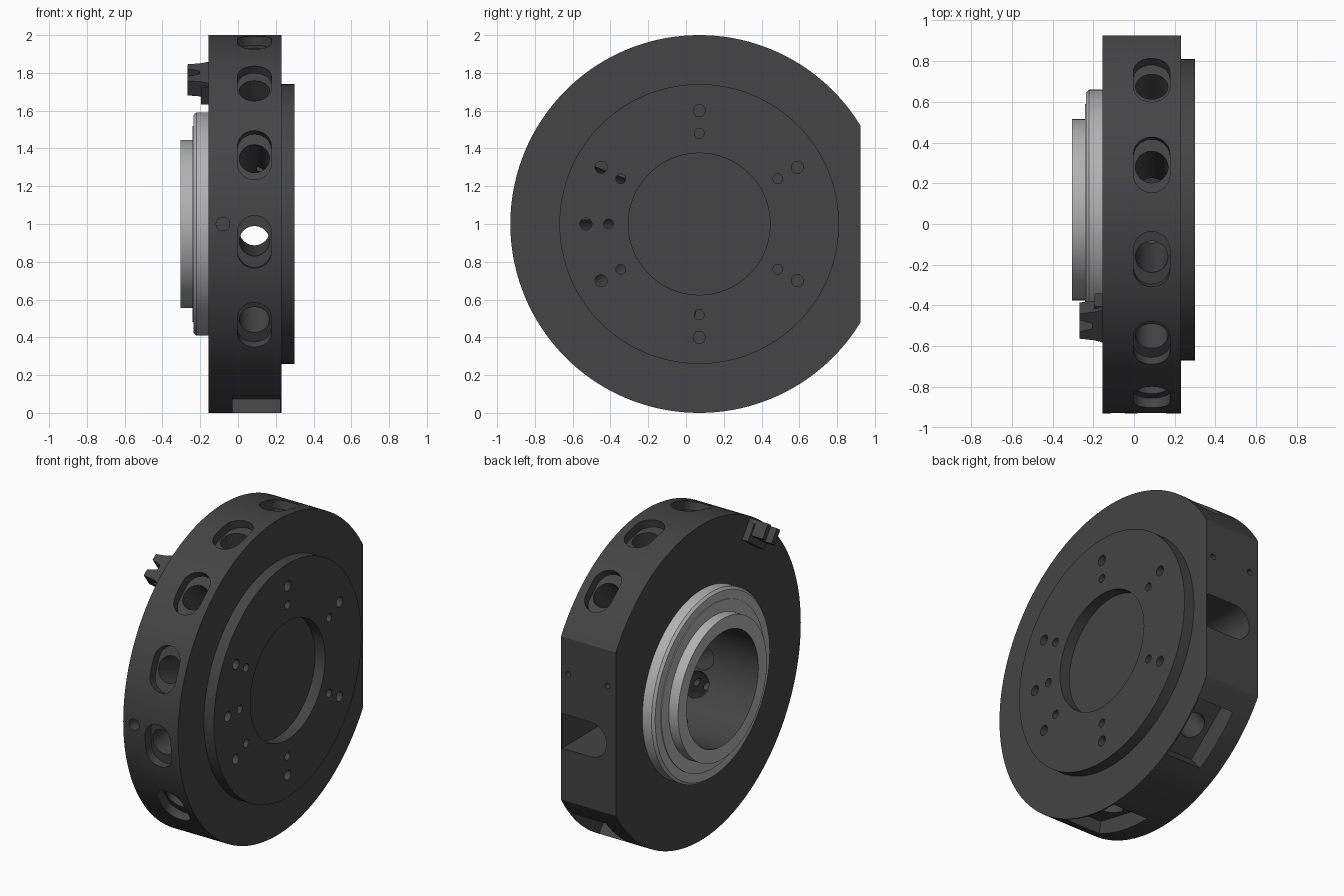
import bpy, bmesh, math
from mathutils import Vector

cube = bpy.data.objects.get("Cube")
if cube:
    bpy.data.objects.remove(cube, do_unlink=True)

CY, CZ = 0.07, 1.0          # disc axis runs along x through this point
AXIS = Vector((1, 0, 0))
CENTRE = Vector((0, CY, CZ))


def make_material(name, value):
    m = bpy.data.materials.new(name)
    m.use_nodes = True
    col = (value, value, value, 1)
    m.diffuse_color = col
    bsdf = next(n for n in m.node_tree.nodes if n.type == 'BSDF_PRINCIPLED')
    bsdf.inputs["Base Color"].default_value = col
    return m


DARK = make_material("dark_steel", 0.058)
SILVER = make_material("bright_steel", 0.45)


def new_object(name, bm, *mats):
    bmesh.ops.recalc_face_normals(bm, faces=bm.faces)
    me = bpy.data.meshes.new(name)
    bm.to_mesh(me)
    bm.free()
    for m in mats:
        me.materials.append(m)
    ob = bpy.data.objects.new(name, me)
    bpy.context.scene.collection.objects.link(ob)
    return ob


def polar(deg):
    """Radial and tangential directions in the disc plane."""
    a = math.radians(deg)
    return (Vector((0, math.cos(a), math.sin(a))),
            Vector((0, -math.sin(a), math.cos(a))))


def lathe(name, profile, *mats, steps=144):
    """Spin a closed (x, radius) profile around the disc axis."""
    bm = bmesh.new()
    vs = [bm.verts.new((x, CY + r, CZ)) for x, r in profile]
    f = bm.faces.new(vs)
    bmesh.ops.spin(bm, geom=[f] + list(f.edges) + vs, cent=CENTRE, axis=AXIS,
                   angle=2 * math.pi, steps=steps, use_duplicate=False)
    bmesh.ops.remove_doubles(bm, verts=bm.verts, dist=1e-4)
    # drop the leftover section face inside the solid
    inner = [p for p in bm.faces if abs(p.normal.x) < 1e-3 and len(p.verts) == len(profile)
             and all(abs(v.co.z - CZ) < 1e-4 for v in p.verts)]
    if inner:
        bmesh.ops.delete(bm, geom=inner, context='FACES_ONLY')
    return new_object(name, bm, *mats)


def prism(name, outline, origin, u, v, w, d0, d1, mat=DARK):
    """Extrude a 2D outline (along u, v) from d0 to d1 along w."""
    bm = bmesh.new()
    ends = [[bm.verts.new(origin + u * a + v * b + w * d) for a, b in outline]
            for d in (d0, d1)]
    n = len(outline)
    bm.faces.new(ends[0])
    bm.faces.new(ends[1])
    for i in range(n):
        j = (i + 1) % n
        bm.faces.new((ends[0][i], ends[0][j], ends[1][j], ends[1][i]))
    return new_object(name, bm, mat)


def circle(r, n=24, cx=0, cy=0):
    return [(cx + r * math.cos(2 * math.pi * i / n), cy + r * math.sin(2 * math.pi * i / n))
            for i in range(n)]


def stadium(r, half):
    """Slot outline, long in the second coordinate."""
    return [(r * math.cos(math.pi * i / 12 + s), r * math.sin(math.pi * i / 12 + s)
             + (half - r) * (1 if s == 0 else -1)) for s in (0, math.pi) for i in range(13)]


def rect(a0, a1, b0, b1):
    return [(a0, b0), (a1, b0), (a1, b1), (a0, b1)]


def carve(ob, cutters):
    """Subtract the cutters and bake the result."""
    for c in cutters:
        m = ob.modifiers.new("cut", 'BOOLEAN')
        m.operation, m.solver, m.object = 'DIFFERENCE', 'EXACT', c
    dg = bpy.context.evaluated_depsgraph_get()
    me = bpy.data.meshes.new_from_object(ob.evaluated_get(dg))
    ob.modifiers.clear()
    ob.data = me


def smooth(ob):
    bpy.ops.object.select_all(action='DESELECT')
    ob.select_set(True)
    bpy.context.view_layer.objects.active = ob
    bpy.ops.object.shade_smooth_by_angle(angle=math.radians(30))


# Main solids: thick disc with a blind bore, raised flange, stepped collar
body = lathe("disc_body", [(0.2, 0), (0.2, 0.36), (-0.155, 0.36), (-0.155, 1.0),
                           (0.23, 1.0), (0.23, 0)], DARK)
flange = lathe("mounting_flange", [(0.23, 0.375), (0.30, 0.375), (0.30, 0.74),
                                   (0.23, 0.74)], DARK)
collar = lathe("stepped_collar", [(-0.155, 0.36), (-0.305, 0.36), (-0.305, 0.445),
                                  (-0.24, 0.445), (-0.24, 0.52), (-0.235, 0.52),
                                  (-0.235, 0.575), (-0.22, 0.59), (-0.155, 0.59)],
               SILVER, DARK)
for p in collar.data.polygons:      # dark bore wall
    c = p.center - CENTRE
    if math.hypot(c.y, c.z) < 0.365:
        p.material_index = 1

# Rim cutters: countersunk slots with radial bores behind them
rim = []
hole_centre = CENTRE + AXIS * 0.087
for i in range(7):
    r, t = polar(50 + 27.1 * i)
    rim.append(prism("slot_cutter", stadium(0.09, 0.14), hole_centre, AXIS, t, r, 0.94, 1.1))
    rim.append(prism("bore_cutter", circle(0.08), hole_centre, AXIS, t, r, 0.3, 1.1))

# Two rectangular pockets low on the rim, also bored through
for deg, half, depth in ((258, 0.22, 0.90), (310, 0.19, 0.86)):
    r, t = polar(deg)
    rim.append(prism("pocket_cutter", rect(-0.03, 0.222, -half, half), CENTRE,
                     AXIS, t, r, depth, 1.1))
    rim.append(prism("bore_cutter", circle(0.08), hole_centre, AXIS, t, r, 0.3, 1.1))

# Flat side, its round-ended opening and the small screw holes
Y, Z = Vector((0, 1, 0)), Vector((0, 0, 1))
rim.insert(0, prism("flat_cutter", rect(-1, 1, -1.2, 1.2), CENTRE, AXIS, Z, Y, 0.855, 1.3))
arch = [(0.02 - 0.11 * math.sin(math.pi * i / 12), -0.08 + 0.11 * math.cos(math.pi * i / 12))
        for i in range(13)] + [(0.223, -0.19), (0.223, 0.03)]
rim.append(prism("opening_cutter", arch, CENTRE, AXIS, Z, Y, 0.34, 1.1))
for x in (0.18, -0.095):
    rim.append(prism("screw_cutter", circle(0.018, 16, x, 0.29), CENTRE, AXIS, Z, Y, 0.78, 1.1))
rim.append(prism("side_hole_cutter", circle(0.036, 20, -0.08, 0), CENTRE,
                 AXIS, Z, -Y, 0.93, 1.1))

# Paired bolt holes through the flange
bolts = []
for deg in (30, 90, 150, 180, 210, 270, 330):
    r, t = polar(deg)
    for dist, size in ((0.6, 0.032), (0.48, 0.026)):
        bolts.append(prism("bolt_cutter", circle(size, 16), CENTRE + r * dist,
                           r, t, AXIS, 0.1, 0.4))

carve(body, rim + bolts)
carve(flange, bolts)
for c in rim + bolts:
    bpy.data.objects.remove(c, do_unlink=True)
for ob in (body, flange, collar):
    smooth(ob)

# Forked index lug on the back face near the rim
r, t = polar(125.5)
prism("lug_base", rect(-0.195, -0.15, -0.1, 0.1), CENTRE, AXIS, t, r, 0.85, 0.96)
fork = [(-0.15, -0.1), (-0.195, -0.085), (-0.268, -0.075), (-0.268, -0.035), (-0.205, -0.015),
        (-0.205, 0.015), (-0.268, 0.035), (-0.268, 0.075), (-0.195, 0.085), (-0.15, 0.1)]
prism("lug_fork", fork, CENTRE, AXIS, t, r, 0.89, 0.985)
